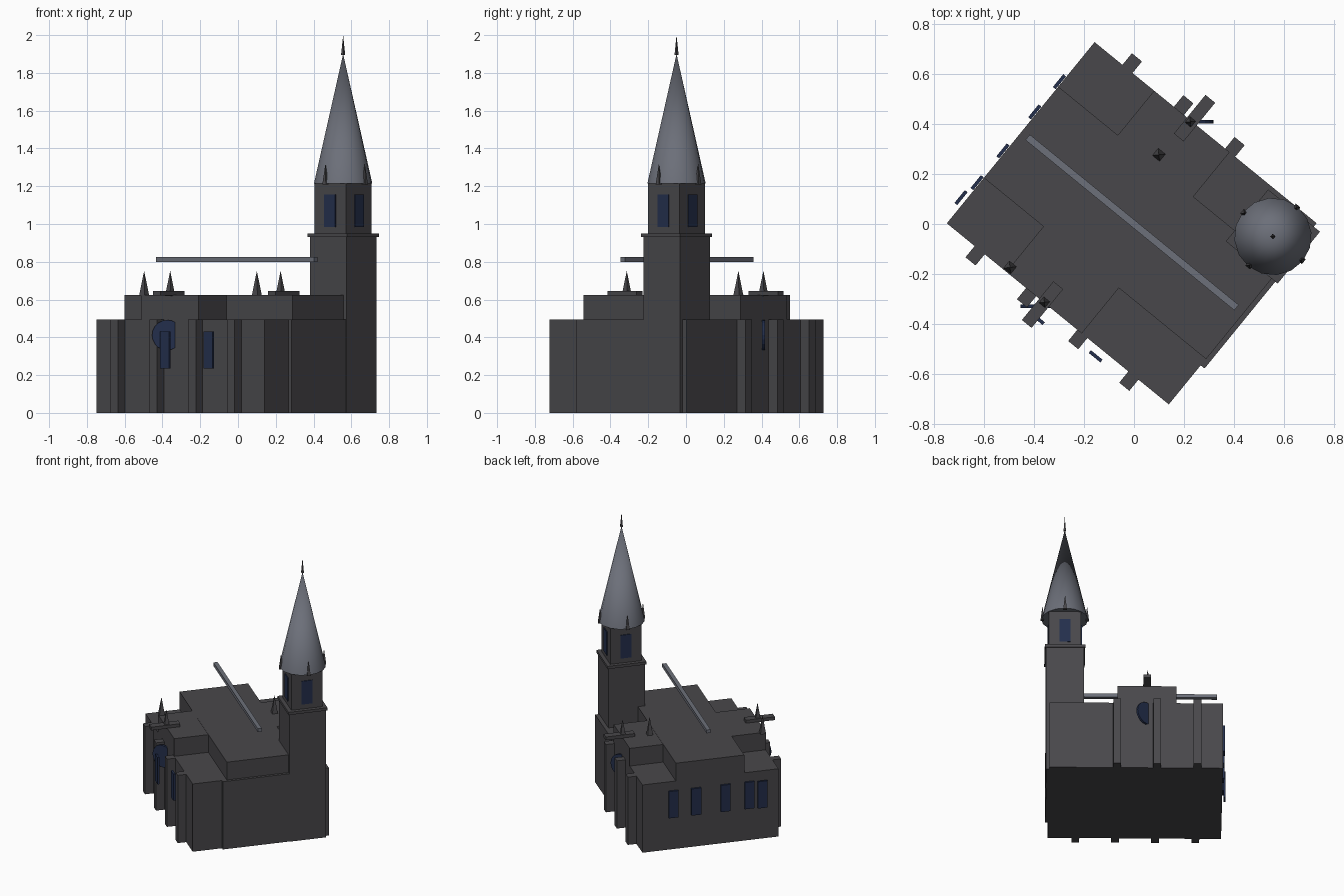
import bpy
import math
from mathutils import Matrix, Vector

if "Cube" in bpy.data.objects:
    bpy.data.objects.remove(bpy.data.objects["Cube"])

TURN = math.radians(-39.2)              # whole building is turned on its plot
ROT = Matrix.Rotation(TURN, 4, 'Z')


def material(name, rgb):
    m = bpy.data.materials.new(name)
    m.diffuse_color = (*rgb, 1)
    m.use_nodes = True
    m.node_tree.nodes["Principled BSDF"].inputs["Base Color"].default_value = m.diffuse_color
    return m


STONE = material("dark_stone", (0.066, 0.064, 0.070))
SLATE = material("grey_slate", (0.150, 0.160, 0.192))
GLASS = material("blue_glass", (0.017, 0.028, 0.072))


def finish(name, mat):
    o = bpy.context.object
    o.name = name
    o.data.materials.append(mat)
    return o


def box(name, u, v, z, mat=STONE):
    """Box from (min, max) pairs in the building's own axes."""
    c = Vector([(a + b) / 2 for a, b in (u, v, z)])
    bpy.ops.mesh.primitive_cube_add(size=1)
    o = finish(name, mat)
    o.data.transform(Matrix.Diagonal((u[1] - u[0], v[1] - v[0], z[1] - z[0], 1)))
    o.matrix_world = ROT @ Matrix.Translation(c)
    return o


def block(name, u, v, z, du, dv, mat=STONE):
    """Box centred on u, v."""
    return box(name, (u - du / 2, u + du / 2), (v - dv / 2, v + dv / 2), z, mat)


def spike(name, u, v, z, r, sides=4, mat=STONE):
    bpy.ops.mesh.primitive_cone_add(vertices=sides, radius1=r, radius2=0, depth=z[1] - z[0])
    o = finish(name, mat)
    o.data.transform(Matrix.Rotation(math.pi / 4, 4, 'Z'))
    o.matrix_world = ROT @ Matrix.Translation((u, v, (z[0] + z[1]) / 2))
    return o


# Main walls, west facade and the raised cross-shaped upper storey
box("lower_walls", (-0.583, 0.565), (-0.472, 0.465), (0, 0.495))
box("facade_slab", (0.50, 0.585), (-0.27, 0.30), (0, 0.495))
box("nave_upper", (-0.583, 0.566), (-0.237, 0.235), (0.49, 0.625))
box("transept_upper", (-0.275, 0.115), (-0.472, 0.465), (0.49, 0.624))

# Ridge beams
box("nave_ridge", (-0.55, 0.53), (-0.014, 0.014), (0.80, 0.825), SLATE)
for s, side in ((-1, "front"), (1, "back")):
    block("transept_ridge_" + side, -0.08, s * 0.482, (0.622, 0.646), 0.05, 0.2)

# Buttresses along both long walls
for i, u in enumerate((-0.413, -0.147, 0.118, 0.382)):
    block(f"buttress_front_{i}", u, -0.49, (0, 0.495), 0.052, 0.08)
    if u < 0.3:
        block(f"buttress_back_{i}", u, 0.485, (0, 0.495), 0.052, 0.08)

# Roof pinnacles
for i, (u, v, z) in enumerate(((-0.275, -0.449, 0.62), (-0.08, -0.470, 0.62),
                               (-0.098, 0.278, 0.62), (-0.084, 0.460, 0.62))):
    spike(f"roof_pinnacle_{i}", u, v, (z, 0.752), 0.027)

# Windows in the end wall and the front wall
for i, v in enumerate((0.253, 0.097, -0.105, -0.269, -0.356)):
    block(f"end_window_{i}", -0.592 if i < 4 else -0.604, v, (0.235, 0.43), 0.014, 0.066, GLASS)
for i, (u, v) in enumerate(((0.216, -0.508), (-0.058, -0.538))):
    block(f"front_window_{i}", u, v, (0.235, 0.43), 0.06, 0.014, GLASS)

# Round windows, set askew to the walls
for side, x, y in (("front", -0.375, -0.33), ("back", 0.238, 0.41)):
    bpy.ops.mesh.primitive_cylinder_add(vertices=20, radius=0.08, depth=0.014,
                                        location=(x, y, 0.412), rotation=(math.pi / 2, 0, 0))
    finish("round_window_" + side, GLASS)

# Tower, cornice and belfry
TU, TV = 0.463, 0.313
block("tower", TU, TV, (0, 0.935), 0.25, 0.25)
block("tower_cornice", TU, TV, (0.93, 0.95), 0.268, 0.268)
block("belfry", TU, TV, (0.945, 1.215), 0.215, 0.215)

# Belfry windows and the small pinnacles above them, one per side
for k in range(4):
    du, dv = ((1, 0), (0, 1), (-1, 0), (0, -1))[k]
    block(f"belfry_window_{k}", TU + du * 0.108, TV + dv * 0.108, (0.985, 1.155),
          0.01 if du else 0.075, 0.01 if dv else 0.075, GLASS)
    spike(f"belfry_pinnacle_{k}", TU + du * 0.148, TV + dv * 0.148, (1.21, 1.32), 0.017)

# Spire and finial
spike("spire", TU, TV, (1.215, 1.9), 0.155, 16, SLATE)
bpy.ops.object.shade_smooth_by_angle(angle=math.radians(40))
spike("finial", TU, TV, (1.895, 2.0), 0.011)
